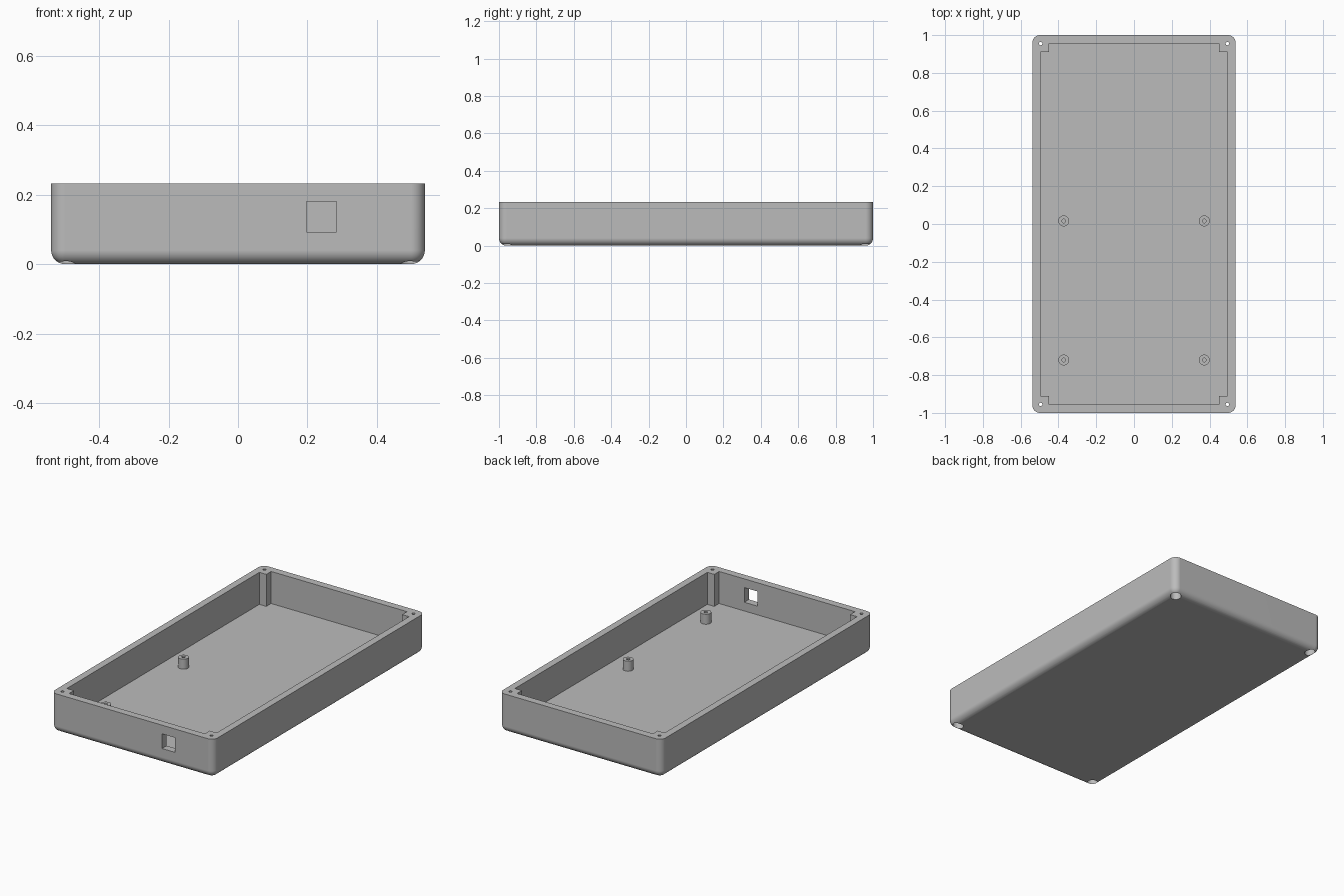
import bpy, bmesh, math
from mathutils import Vector, Matrix

if "Cube" in bpy.data.objects:
    bpy.data.objects.remove(bpy.data.objects["Cube"], do_unlink=True)

HX, HY, H = 0.538, 1.0, 0.232       # outer half sizes and height
CX, CY, FLOOR = 0.496, 0.956, 0.04  # cavity half sizes and floor level
PX, PY = 0.45, 0.91                 # inner faces of the corner posts
FILLET = 0.04

grey = bpy.data.materials.new("plain grey")
grey.use_nodes = True
colour = (0.5, 0.5, 0.5, 1)
grey.diffuse_color = colour
grey.node_tree.nodes["Principled BSDF"].inputs["Base Color"].default_value = colour


def add_object(name, bm):
    bmesh.ops.recalc_face_normals(bm, faces=bm.faces)
    mesh = bpy.data.meshes.new(name)
    bm.to_mesh(mesh)
    bm.free()
    obj = bpy.data.objects.new(name, mesh)
    bpy.context.collection.objects.link(obj)
    mesh.materials.append(grey)
    return obj


def box(name, low, high):
    bm = bmesh.new()
    low, high = Vector(low), Vector(high)
    bmesh.ops.create_cube(bm, size=1, matrix=Matrix.Translation((low + high) / 2)
                          @ Matrix.Diagonal((*(high - low), 1)))
    return add_object(name, bm)


def cylinder(name, x, y, low, high, radius, sides=32):
    bm = bmesh.new()
    bmesh.ops.create_cone(bm, cap_ends=True, segments=sides, radius1=radius,
                          radius2=radius, depth=high - low,
                          matrix=Matrix.Translation((x, y, (low + high) / 2)))
    return add_object(name, bm)


def activate(obj):
    bpy.ops.object.select_all(action='DESELECT')
    obj.select_set(True)
    bpy.context.view_layer.objects.active = obj


def cut(obj, cutter):
    cutter.hide_render = True
    activate(obj)
    mod = obj.modifiers.new("cut", 'BOOLEAN')
    mod.operation = 'DIFFERENCE'
    mod.solver = 'EXACT'
    mod.object = cutter
    bpy.ops.object.modifier_apply(modifier=mod.name)
    bpy.data.objects.remove(cutter, do_unlink=True)


def smooth(obj):
    activate(obj)
    bpy.ops.object.shade_smooth_by_angle(angle=math.radians(30))
    mod = obj.modifiers.new("even shading", 'WEIGHTED_NORMAL')
    mod.keep_sharp = True


# Outer shell: block with rounded uprights and bottom edge, sharp rim
shell = box("case_shell", (-HX, -HY, 0), (HX, HY, H))
bm = bmesh.new()
bm.from_mesh(shell.data)
edges = [e for e in bm.edges if min(v.co.z for v in e.verts) < H / 2]
bmesh.ops.bevel(bm, geom=edges, offset=FILLET, segments=10, profile=0.5,
                affect='EDGES', clamp_overlap=True)
bm.to_mesh(shell.data)
bm.free()

# Cavity: cross-shaped outline that leaves a square post in each corner
quarter = [(CX, PY), (PX, PY), (PX, CY)]
outline = quarter + [(-x, y) for x, y in reversed(quarter)]
outline += [(-x, -y) for x, y in outline]
bm = bmesh.new()
face = bm.faces.new([bm.verts.new((x, y, FLOOR)) for x, y in outline])
top = bmesh.ops.extrude_face_region(bm, geom=[face])["geom"]
bmesh.ops.translate(bm, vec=(0, 0, H),
                    verts=[g for g in top if isinstance(g, bmesh.types.BMVert)])
cut(shell, add_object("cavity_cutter", bm))

# Square port through the front wall
cut(shell, box("port_cutter", (0.197, -HY - 0.1, 0.092), (0.283, -PY, 0.18)))

# Screw holes through the posts, with wide recesses for the heads underneath
for sx in (-1, 1):
    for sy in (-1, 1):
        x, y = sx * 0.494, sy * 0.955
        cut(shell, cylinder("screw_cutter", x, y, -0.1, H + 0.1, 0.009, 20))
        cut(shell, cylinder("recess_cutter", x, y, -0.1, 0.06, 0.03))
smooth(shell)

# Board standoffs with blind pilot holes
for side, x in (("right", -0.372), ("left", 0.372)):
    for end, y in (("front", -0.72), ("middle", 0.016)):
        post = cylinder(f"standoff_{end}_{side}", x, y, FLOOR - 0.005, 0.1, 0.029)
        cut(post, cylinder("pilot_cutter", x, y, 0.045, 0.2, 0.01, 20))
        smooth(post)
